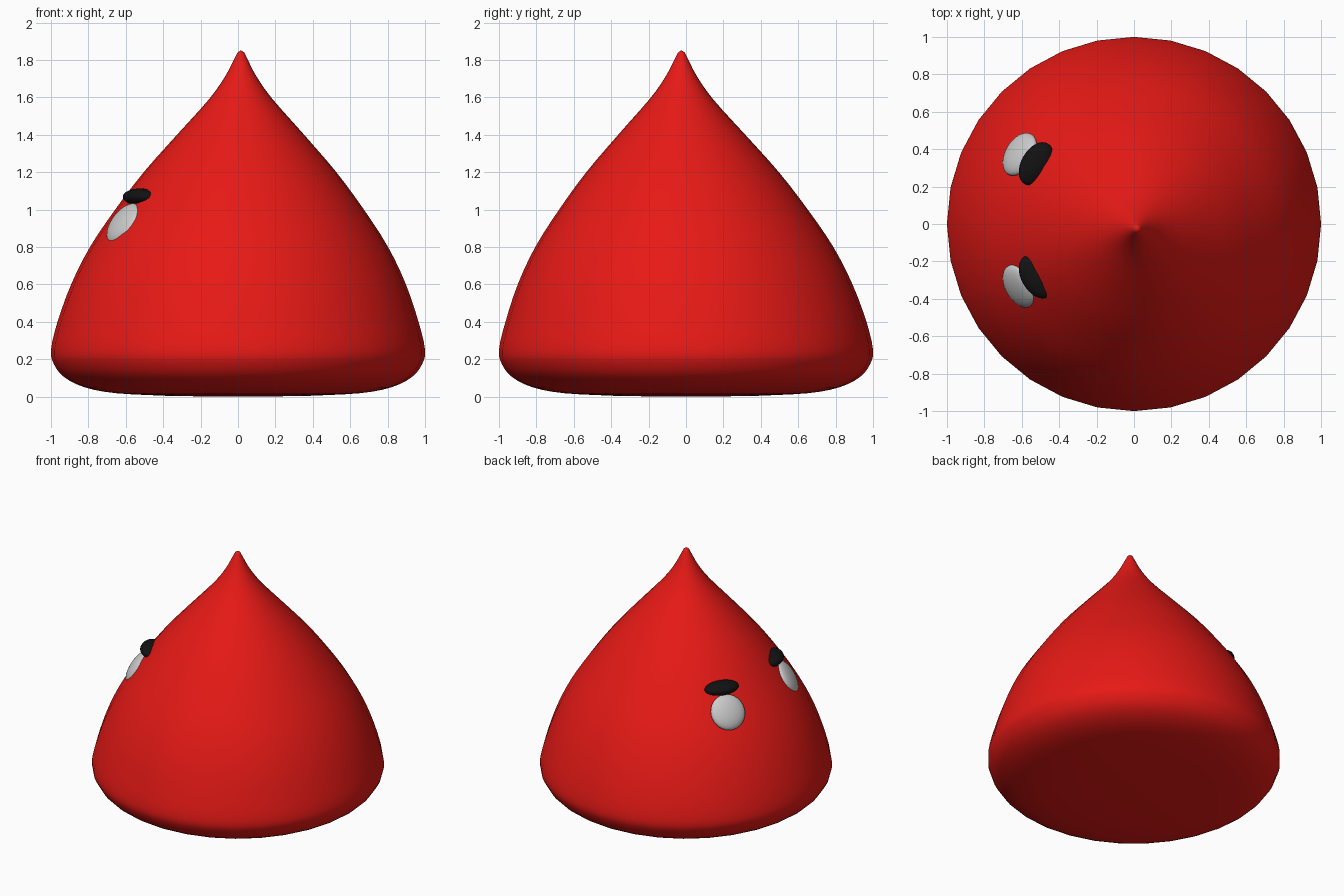
import bpy, bmesh, math
from mathutils import Matrix, Vector

if "Cube" in bpy.data.objects:
    bpy.data.objects.remove(bpy.data.objects["Cube"])


def material(name, color):
    m = bpy.data.materials.new(name)
    m.diffuse_color = color
    m.use_nodes = True
    m.node_tree.nodes["Principled BSDF"].inputs["Base Color"].default_value = m.diffuse_color
    return m


red = material("red", (0.80, 0.01, 0.008, 1))
black = material("black", (0.006, 0.006, 0.006, 1))


def finish(name, bm, mat=None):
    me = bpy.data.meshes.new(name)
    bmesh.ops.recalc_face_normals(bm, faces=bm.faces)
    for f in bm.faces:
        f.smooth = True
    bm.to_mesh(me)
    bm.free()
    if mat:
        me.materials.append(mat)
    ob = bpy.data.objects.new(name, me)
    bpy.context.collection.objects.link(ob)
    return ob


# Body: drop-shaped profile (radius, height), smoothed and revolved in 32 sides
PROFILE = [(0.35, 0.003), (0.65, 0.018), (0.82, 0.05), (0.93, 0.105),
           (0.985, 0.175), (1.0, 0.25), (0.965, 0.40), (0.895, 0.60),
           (0.797, 0.80), (0.665, 1.00), (0.515, 1.20), (0.34, 1.40),
           (0.17, 1.59), (0.085, 1.71), (0.038, 1.80), (0.018, 1.84)]
SIDES = 32


def smooth_curve(pts, steps=3):
    p = [Vector(q) for q in pts]
    p = [p[0] * 2 - p[1]] + p + [p[-1] * 2 - p[-2]]
    out = []
    for i in range(1, len(p) - 2):
        a, b, c, d = p[i - 1:i + 3]
        for k in range(steps):
            t = k / steps
            out.append(0.5 * (2 * b + (c - a) * t + (2 * a - 5 * b + 4 * c - d) * t**2
                              + (3 * b - a - 3 * c + d) * t**3))
    return out + [p[-2]]


def lean(z):
    # the tip leans slightly off centre
    t = min(1, max(0, (z - 0.4) / 1.1))
    return 0.015 * t, -0.025 * t


bm = bmesh.new()
rings = []
for r, z in smooth_curve(PROFILE):
    dx, dy = lean(z)
    rings.append([bm.verts.new((r * math.cos(2 * math.pi * i / SIDES) + dx,
                                r * math.sin(2 * math.pi * i / SIDES) + dy, z))
                  for i in range(SIDES)])
for a, b in zip(rings, rings[1:]):
    for i in range(SIDES):
        j = (i + 1) % SIDES
        bm.faces.new((a[i], a[j], b[j], b[i]))
bottom = bm.verts.new((0, 0, 0))
tip = bm.verts.new((0.015, -0.025, 1.852))
for i in range(SIDES):
    j = (i + 1) % SIDES
    bm.faces.new((bottom, rings[0][j], rings[0][i]))
    bm.faces.new((tip, rings[-1][i], rings[-1][j]))
finish("body", bm, red)


# Flattened balls set into the body: placed by azimuth, tilted to the surface
def ellipsoid(name, side, radius, z, tilt, size, mat=None):
    az = math.pi - side * math.radians(30)
    loc = Matrix.Translation((radius * math.cos(az), radius * math.sin(az) + 0.02, z))
    rot = Matrix.Rotation(az, 4, 'Z') @ Matrix.Rotation(-math.radians(tilt), 4, 'Y')
    bm = bmesh.new()
    bmesh.ops.create_uvsphere(bm, u_segments=32, v_segments=16, radius=1,
                              matrix=loc @ rot @ Matrix.Diagonal((*size, 1)))
    return finish(name, bm, mat)


for side, label in ((1, "left"), (-1, "right")):
    ellipsoid(label + "_eye", side, 0.705, 0.925, 33, (0.045, 0.125, 0.125))
    ellipsoid(label + "_eyebrow", side, 0.605, 1.068, 0, (0.078, 0.125, 0.045), black)
